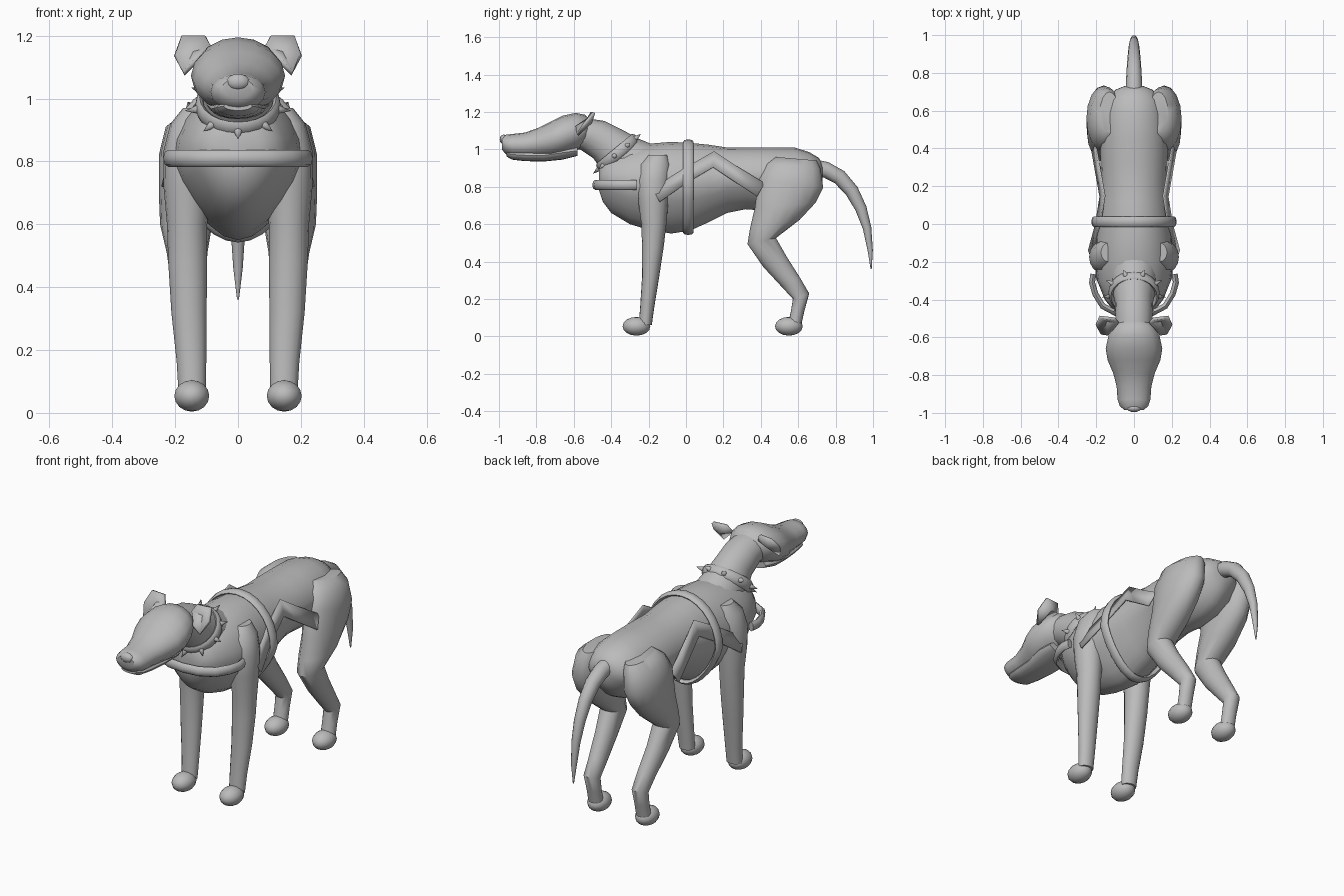
import bpy, bmesh, math
from mathutils import Vector

GREY = bpy.data.materials.new("grey")
GREY.diffuse_color = (0.5, 0.5, 0.5, 1)


def finish(name, bm, mirror=False, angle=40):
    bmesh.ops.recalc_face_normals(bm, faces=bm.faces)
    me = bpy.data.meshes.new(name)
    bm.to_mesh(me)
    bm.free()
    ob = bpy.data.objects.new(name, me)
    bpy.context.collection.objects.link(ob)
    me.materials.append(GREY)
    if mirror:
        ob.modifiers.new("mirror", 'MIRROR').use_mirror_merge = False
    bpy.ops.object.select_all(action='DESELECT')
    ob.select_set(True)
    bpy.context.view_layer.objects.active = ob
    bpy.ops.object.shade_smooth_by_angle(angle=math.radians(angle))
    return ob


def skin(bm, rings, closed=False):
    """Join rings of vertices with quads, capping open ends."""
    n = len(rings[0])
    for i in range(len(rings) if closed else len(rings) - 1):
        a, b = rings[i], rings[(i + 1) % len(rings)]
        for j in range(n):
            k = (j + 1) % n
            bm.faces.new((a[j], a[k], b[k], b[j]))
    if not closed:
        bm.faces.new(rings[0])
        bm.faces.new(rings[-1])


def ring_points(x, y, z, rx, r, tilt, n=16, keel=0.0):
    """Ellipse spanned by x and a direction tilted in the yz plane."""
    t = math.radians(tilt)
    pts = []
    for i in range(n):
        a = math.tau * i / n
        c, s = math.cos(a), math.sin(a)
        w = rx * c * (1 - keel * max(0, -s))
        pts.append(Vector((x + w, y + math.cos(t) * r * s, z + math.sin(t) * r * s)))
    return pts


def loft(name, sections, n=16, keel=0.0, mirror=False):
    bm = bmesh.new()
    skin(bm, [[bm.verts.new(p) for p in ring_points(*s, n=n, keel=keel)] for s in sections])
    return finish(name, bm, mirror)


def strap(name, path, width_dir, half_w, half_t, closed):
    """Sweep a flattened oval along a path, wide along width_dir."""
    bm = bmesh.new()
    rings = []
    w = Vector(width_dir).normalized()
    m = len(path)
    for i, p in enumerate(path):
        nxt = path[(i + 1) % m] if closed else path[min(i + 1, m - 1)]
        tangent = nxt - (path[i - 1] if closed or i else p)
        nrm = tangent.cross(w).normalized()
        rings.append([bm.verts.new(p + w * half_w * math.cos(a) + nrm * half_t * math.sin(a))
                      for a in [math.tau * k / 8 for k in range(8)]])
    skin(bm, rings, closed)
    return finish(name, bm, angle=60)


def ellipsoid(name, centre, radii, mirror=False, seg=14):
    bm = bmesh.new()
    bmesh.ops.create_uvsphere(bm, u_segments=seg, v_segments=8, radius=1)
    for v in bm.verts:
        v.co = Vector([c + r * q for c, r, q in zip(centre, radii, v.co)])
    return finish(name, bm, mirror)


def upright(y, bottom, top, half_w):
    """Cross-section facing along y, from its bottom and top heights."""
    return (0, y, (bottom + top) / 2, half_w, (top - bottom) / 2, 90)


# Torso: deep keeled chest, tucked waist, rounded rump
loft("torso", [upright(*s) for s in [
    (-0.465, 0.78, 0.90, 0.07), (-0.445, 0.72, 0.95, 0.12), (-0.40, 0.66, 0.985, 0.155),
    (-0.30, 0.60, 1.01, 0.195), (-0.20, 0.57, 1.03, 0.21), (-0.08, 0.55, 1.04, 0.205),
    (0.02, 0.565, 1.035, 0.195), (0.12, 0.61, 1.025, 0.185), (0.22, 0.66, 1.01, 0.175),
    (0.32, 0.68, 1.01, 0.178), (0.45, 0.67, 1.01, 0.18), (0.58, 0.68, 1.01, 0.17),
    (0.66, 0.72, 0.985, 0.15), (0.71, 0.78, 0.955, 0.10), (0.73, 0.83, 0.92, 0.05)]],
    n=20, keel=0.3)

# Neck
loft("neck", [(0, -0.59, 1.09, 0.095, 0.095, 55), (0, -0.50, 1.075, 0.098, 0.10, 50),
              (0, -0.42, 1.03, 0.10, 0.108, 45), (0, -0.35, 0.97, 0.115, 0.13, 42),
              (0, -0.26, 0.91, 0.13, 0.15, 45)])

# Head: flat skull tapering into a long muzzle, with a lower jaw
loft("head", [upright(*s) for s in [
    (-0.515, 1.07, 1.16, 0.07), (-0.54, 1.02, 1.185, 0.11), (-0.59, 0.99, 1.195, 0.135),
    (-0.66, 0.965, 1.18, 0.15), (-0.72, 0.955, 1.15, 0.14), (-0.79, 0.955, 1.115, 0.11),
    (-0.86, 0.955, 1.09, 0.092), (-0.93, 0.96, 1.082, 0.087), (-0.965, 0.975, 1.078, 0.075),
    (-0.985, 1.0, 1.065, 0.05)]])
loft("lower_jaw", [upright(*s) for s in [
    (-0.58, 0.965, 1.02, 0.085), (-0.66, 0.945, 1.02, 0.10), (-0.76, 0.935, 1.0, 0.085),
    (-0.86, 0.937, 1.0, 0.077), (-0.93, 0.945, 1.0, 0.068), (-0.96, 0.962, 0.99, 0.045)]])
ellipsoid("nose", (0, -0.975, 1.053), (0.038, 0.021, 0.026))

# Folded ears: a raised base panel and a flap hanging outward
bm = bmesh.new()
ear = [(0.085, -0.53, 1.165), (0.105, -0.51, 1.20), (0.18, -0.50, 1.20),
       (0.198, -0.545, 1.145), (0.175, -0.585, 1.085), (0.14, -0.59, 1.125)]
front = [bm.verts.new(p) for p in ear]
hub = bm.verts.new((0.142, -0.515, 1.15))
for i in range(6):
    bm.faces.new((front[i], front[(i + 1) % 6], hub))
ob = finish("ears", bm, mirror=True)
ob.modifiers.new("thickness", 'SOLIDIFY').thickness = 0.016

# Legs and paws
loft("front_legs", [
    (0.135, -0.15, 0.97, 0.04, 0.05, 0), (0.15, -0.165, 0.92, 0.065, 0.08, 0),
    (0.16, -0.175, 0.83, 0.078, 0.088, 0), (0.162, -0.175, 0.72, 0.075, 0.08, 0),
    (0.162, -0.172, 0.60, 0.064, 0.067, 0), (0.160, -0.177, 0.48, 0.062, 0.058, 0),
    (0.156, -0.189, 0.32, 0.056, 0.046, 0), (0.148, -0.207, 0.16, 0.047, 0.038, 0),
    (0.146, -0.218, 0.06, 0.043, 0.035, 0)], mirror=True)
loft("hind_legs", [
    (0.13, 0.59, 0.95, 0.05, 0.11, -5), (0.145, 0.575, 0.91, 0.085, 0.145, -5),
    (0.16, 0.56, 0.82, 0.092, 0.175, -8), (0.165, 0.53, 0.70, 0.087, 0.163, 5),
    (0.165, 0.475, 0.60, 0.083, 0.135, 10), (0.162, 0.405, 0.51, 0.065, 0.078, 12),
    (0.158, 0.475, 0.40, 0.053, 0.068, 25), (0.15, 0.56, 0.29, 0.046, 0.055, 25),
    (0.148, 0.615, 0.215, 0.043, 0.046, 18), (0.147, 0.598, 0.14, 0.04, 0.036, 0),
    (0.147, 0.58, 0.06, 0.04, 0.036, 0)], mirror=True)
ellipsoid("front_paws", (0.147, -0.265, 0.054), (0.057, 0.074, 0.05), True)
ellipsoid("hind_paws", (0.147, 0.55, 0.054), (0.057, 0.074, 0.05), True)

# Tail: tapering downward curve
loft("tail", [(0, 0.68, 0.90, 0.045, 0.05, 95), (0, 0.75, 0.89, 0.043, 0.043, 75),
              (0, 0.82, 0.852, 0.039, 0.041, 50), (0, 0.885, 0.78, 0.034, 0.037, 32),
              (0, 0.935, 0.685, 0.029, 0.031, 22), (0, 0.968, 0.58, 0.023, 0.023, 14),
              (0, 0.985, 0.46, 0.015, 0.014, 8), (0, 0.99, 0.36, 0.003, 0.003, 0)], n=12)

# Collar ring tilted along the neck, with pointed studs
axis = Vector((0, -0.64, 0.77))
up = Vector((0, 0.77, 0.64))
side = Vector((1, 0, 0))
centre = Vector((0, -0.365, 0.98))


def around(a, r):
    return centre + side * math.cos(a) * r + up * math.sin(a) * r


strap("collar", [around(math.tau * i / 24, 0.122) for i in range(24)], axis, 0.03, 0.014, True)
bm = bmesh.new()
for i in range(9):
    a = math.radians(90 + 40 * i + 20)
    out = (around(a, 1) - centre).normalized()
    tan = out.cross(axis)
    base = [bm.verts.new(around(a, 0.128) + (axis * math.cos(t) + tan * math.sin(t)) * 0.015)
            for t in [math.tau * k / 8 for k in range(8)]]
    tip = bm.verts.new(around(a, 0.172))
    for k in range(8):
        bm.faces.new((base[k], base[(k + 1) % 8], tip))
    bm.faces.new(base)
finish("collar_spikes", bm, angle=60)

# Harness: girth band, chest band and side straps
strap("girth_band", ring_points(0, 0.012, 0.798, 0.212, 0.242, 90, n=28, keel=0.27),
      (0, 1, 0), 0.029, 0.014, True)
half = [(0.215, -0.265), (0.222, -0.31), (0.205, -0.37), (0.165, -0.435), (0.09, -0.475)]
path = half + [(0, -0.485)] + [(-x, y) for x, y in reversed(half)]
strap("chest_band", [Vector((x, y, 0.81)) for x, y in path], (0, 0, 1), 0.027, 0.016, False)

bm = bmesh.new()
upper = [(-0.18, 0.79), (0.0, 0.905), (0.15, 0.99), (0.28, 0.905), (0.42, 0.82)]
lower = [(-0.14, 0.72), (0.0, 0.82), (0.145, 0.905), (0.25, 0.835), (0.38, 0.75)]
rows = [[bm.verts.new((0.16 + (0.99 - z) * 0.27 + max(0, -y) * 0.08, y, z)) for y, z in row]
        for row in (upper, lower)]
for i in range(4):
    bm.faces.new((rows[0][i], rows[0][i + 1], rows[1][i + 1], rows[1][i]))
ob = finish("side_straps", bm, mirror=True)
ob.modifiers.new("thickness", 'SOLIDIFY').thickness = 0.009
